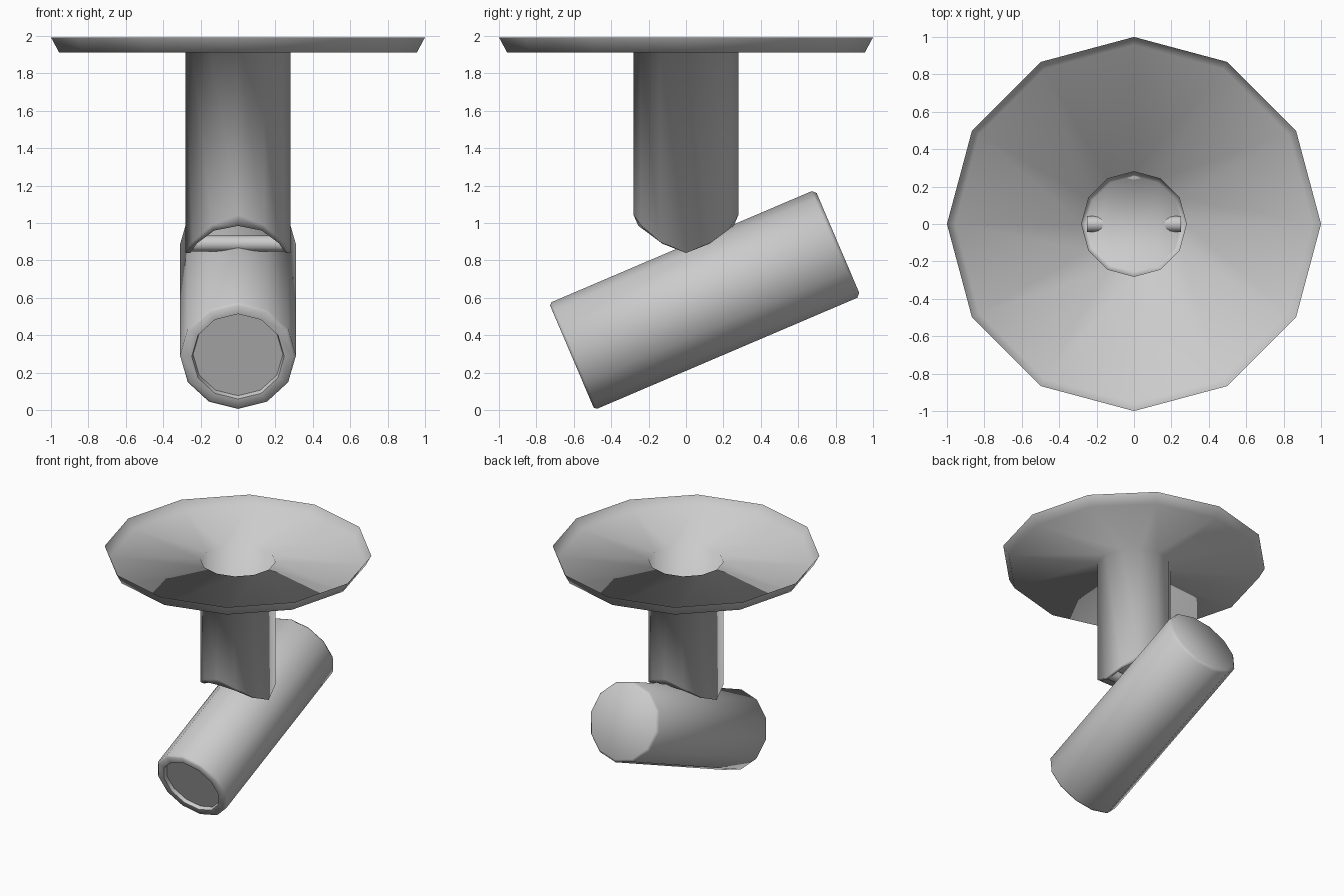
import bpy, bmesh, math
from mathutils import Matrix, Vector

if "Cube" in bpy.data.objects:
    bpy.data.objects.remove(bpy.data.objects["Cube"])

N = 12


def ring(bm, r, z):
    """12-sided ring; z is a height or a function of the side index."""
    return [bm.verts.new((r * math.cos(i * math.tau / N), r * math.sin(i * math.tau / N),
                          z(i) if callable(z) else z)) for i in range(N)]


def skin(bm, rings):
    for a, b in zip(rings, rings[1:]):
        for i in range(N):
            j = (i + 1) % N
            bm.faces.new((a[i], a[j], b[j], b[i]))


def finish(bm, name, angle, matrix=Matrix()):
    bmesh.ops.recalc_face_normals(bm, faces=bm.faces)
    bm.transform(matrix)
    mesh = bpy.data.meshes.new(name)
    bm.to_mesh(mesh)
    bm.free()
    ob = bpy.data.objects.new(name, mesh)
    bpy.context.collection.objects.link(ob)
    bpy.ops.object.select_all(action='DESELECT')
    ob.select_set(True)
    bpy.context.view_layer.objects.active = ob
    bpy.ops.object.shade_smooth_by_angle(angle=math.radians(angle))
    return ob


def lathe(name, profile, angle, matrix):
    """Closed solid of revolution with flat ends."""
    bm = bmesh.new()
    rings = [ring(bm, r, z) for r, z in profile]
    skin(bm, rings)
    bm.faces.new(rings[0])
    bm.faces.new(rings[-1])
    return finish(bm, name, angle, matrix)


def arch(heights):
    """Height by side index: low at the x sides, high at front and back."""
    return lambda i: heights[3 - abs(i % 6 - 3)]


# Ceiling dish and hollow stem, closed by an arched saddle at the bottom
bm = bmesh.new()
rings = [ring(bm, 1.0, 1.993), ring(bm, 0.957, 1.913), ring(bm, 0.28, 1.913),
         ring(bm, 0.28, arch((0.84, 0.90, 0.99, 1.043))),
         ring(bm, 0.255, arch((0.84, 0.89, 0.96, 0.985)))]
skin(bm, rings)
end = rings[-1]
for i in range(6):
    ids = dict.fromkeys((i, i + 1, 11 - i, (12 - i) % N))
    bm.faces.new([end[k] for k in ids])
finish(bm, "ceiling_mount", 100)

# Hinge pin across the stem
lathe("hinge_pin", [(0.043, -0.25), (0.043, 0.25)], 60,
      Matrix.Translation((0, 0, 0.89)) @ Matrix.Rotation(math.pi / 2, 4, 'Y'))

# Tilted lamp body: recessed lens at the front, softened rim at the back
a = math.radians(23.1)
axis = Vector((0, math.cos(a), math.sin(a)))
up = Vector((0, -math.sin(a), math.cos(a)))
tilt = Matrix((Vector((1, 0, 0)), -up, axis)).transposed().to_4x4()
lathe("lamp_body", [(0.24, -0.42), (0.247, -0.449), (0.297, -0.449), (0.31, -0.435),
                    (0.31, 1.078), (0.29, 1.098)], 60,
      Matrix.Translation(up * 0.503) @ tilt)
